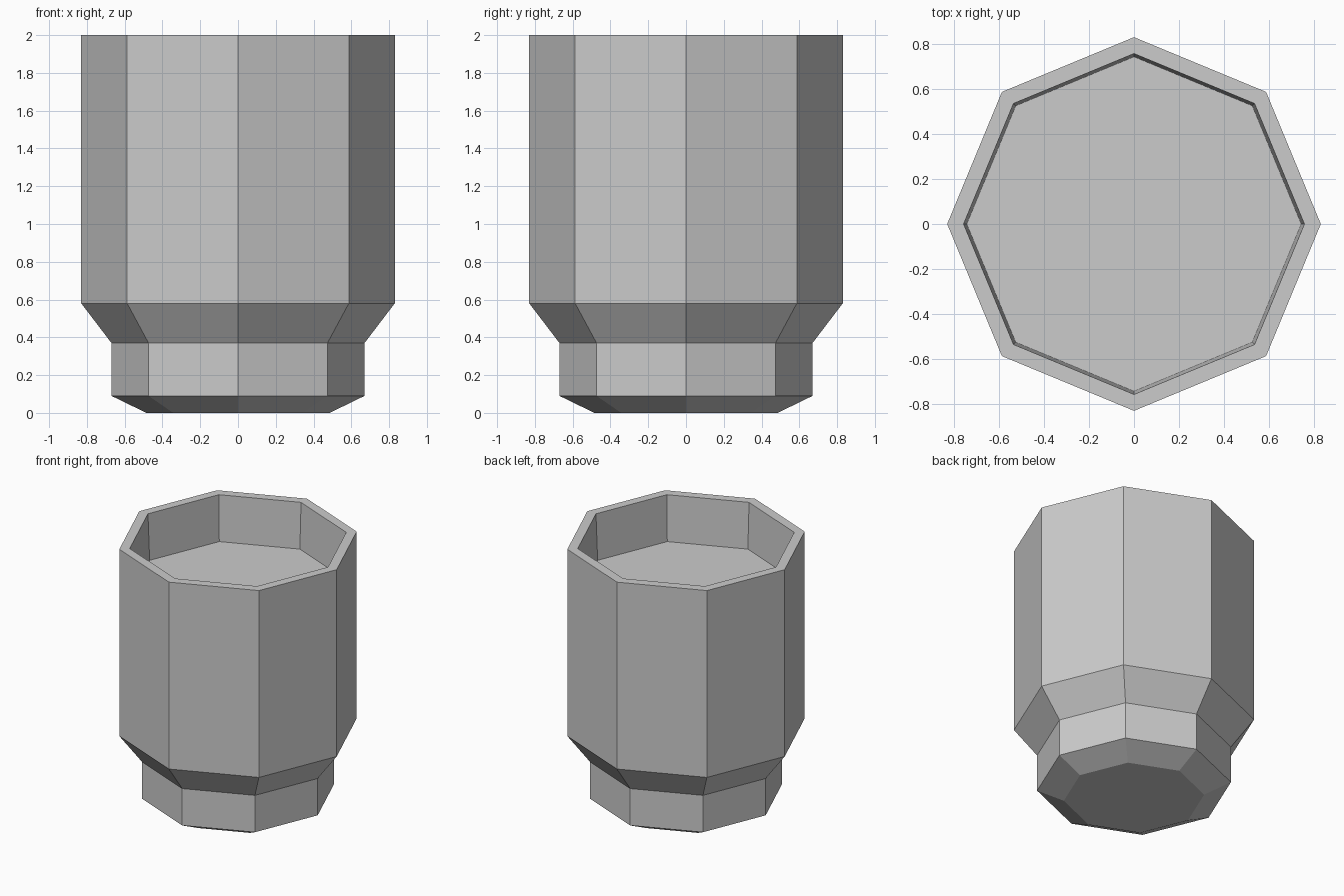
import bpy
import bmesh
from math import cos, sin, tau

SIDES = 8

cube = bpy.data.objects.get("Cube")
if cube:
    bpy.data.objects.remove(cube, do_unlink=True)

# Single plain grey material
grey = bpy.data.materials.new("plain grey")
grey.use_nodes = True
colour = (0.6, 0.6, 0.6, 1)
grey.diffuse_color = colour
grey.node_tree.nodes["Principled BSDF"].inputs["Base Color"].default_value = colour


def lathe(name, profile):
    """Sweep (radius, height) points round z and cap both ends."""
    bm = bmesh.new()
    rings = [[bm.verts.new((r * cos(tau * i / SIDES), r * sin(tau * i / SIDES), z))
              for i in range(SIDES)] for r, z in profile]
    for low, high in zip(rings, rings[1:]):
        for i in range(SIDES):
            j = (i + 1) % SIDES
            bm.faces.new((low[i], low[j], high[j], high[i]))
    bm.faces.new(rings[0][::-1])
    bm.faces.new(rings[-1])
    mesh = bpy.data.meshes.new(name)
    bm.to_mesh(mesh)
    bm.free()
    mesh.materials.append(grey)
    obj = bpy.data.objects.new(name, mesh)
    bpy.context.collection.objects.link(obj)
    return obj


# Bevelled foot, flared shoulder, straight wall, rim and tapered recess
lathe("octagonal_cup", [
    (0.485, 0), (0.67, 0.09), (0.67, 0.37), (0.83, 0.58),
    (0.83, 2), (0.757, 2), (0.743, 1.65),
])
